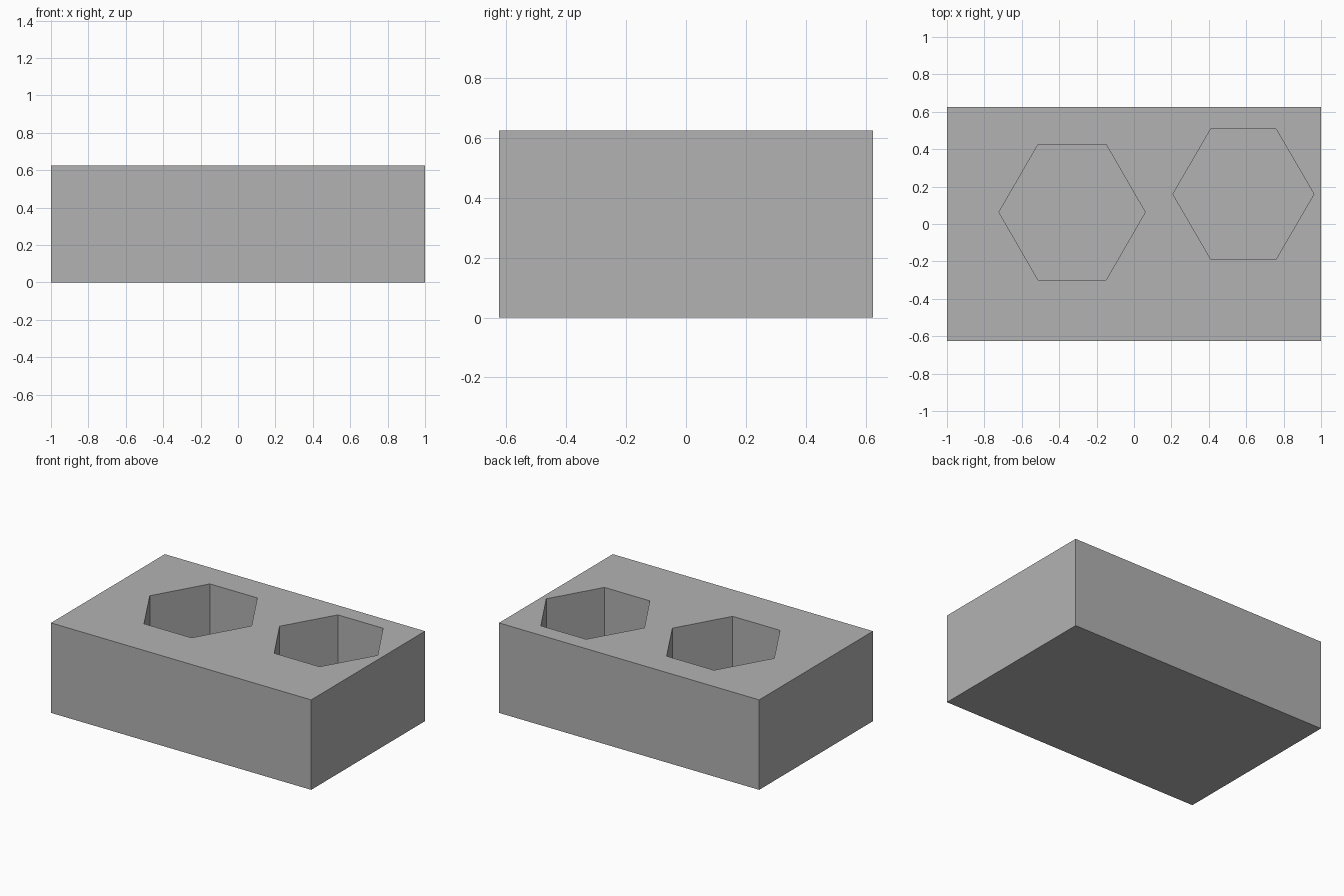
import bpy, bmesh

if "Cube" in bpy.data.objects:
    bpy.data.objects.remove(bpy.data.objects["Cube"])

W, D, H = 2.0, 1.25, 0.625
POCKET_DEPTH = 0.5

grey = bpy.data.materials.new("plain grey")
grey.diffuse_color = (0.448, 0.448, 0.448, 1)
grey.use_nodes = True
grey.node_tree.nodes["Principled BSDF"].inputs["Base Color"].default_value = grey.diffuse_color


def prism(name, outline, z0, z1):
    """Extrude a flat outline from z0 to z1."""
    bm = bmesh.new()
    base = bm.faces.new([bm.verts.new((x, y, z0)) for x, y in outline])
    top = bmesh.ops.extrude_face_region(bm, geom=[base])["geom"]
    verts = [v for v in top if isinstance(v, bmesh.types.BMVert)]
    bmesh.ops.translate(bm, verts=verts, vec=(0, 0, z1 - z0))
    bmesh.ops.recalc_face_normals(bm, faces=bm.faces)
    mesh = bpy.data.meshes.new(name)
    bm.to_mesh(mesh)
    bm.free()
    mesh.materials.append(grey)
    obj = bpy.data.objects.new(name, mesh)
    bpy.context.collection.objects.link(obj)
    return obj


# Solid rectangular block
block = prism("block", [(-W/2, -D/2), (W/2, -D/2), (W/2, D/2), (-W/2, D/2)], 0, H)

# Two hexagonal pockets: centre x, centre y, half width, half flat, half height
pockets = {
    "left_pocket_cutter": (-0.331, 0.063, 0.391, 0.182, 0.362),
    "right_pocket_cutter": (0.585, 0.160, 0.377, 0.174, 0.349),
}
for name, (cx, cy, a, b, h) in pockets.items():
    hexagon = [(a, 0), (b, h), (-b, h), (-a, 0), (-b, -h), (b, -h)]
    cutter = prism(name, [(cx + x, cy + y) for x, y in hexagon],
                   H - POCKET_DEPTH, H + 0.1)
    cutter.hide_render = True
    cutter.hide_set(True)
    cut = block.modifiers.new(name, 'BOOLEAN')
    cut.operation = 'DIFFERENCE'
    cut.solver = 'EXACT'
    cut.object = cutter
